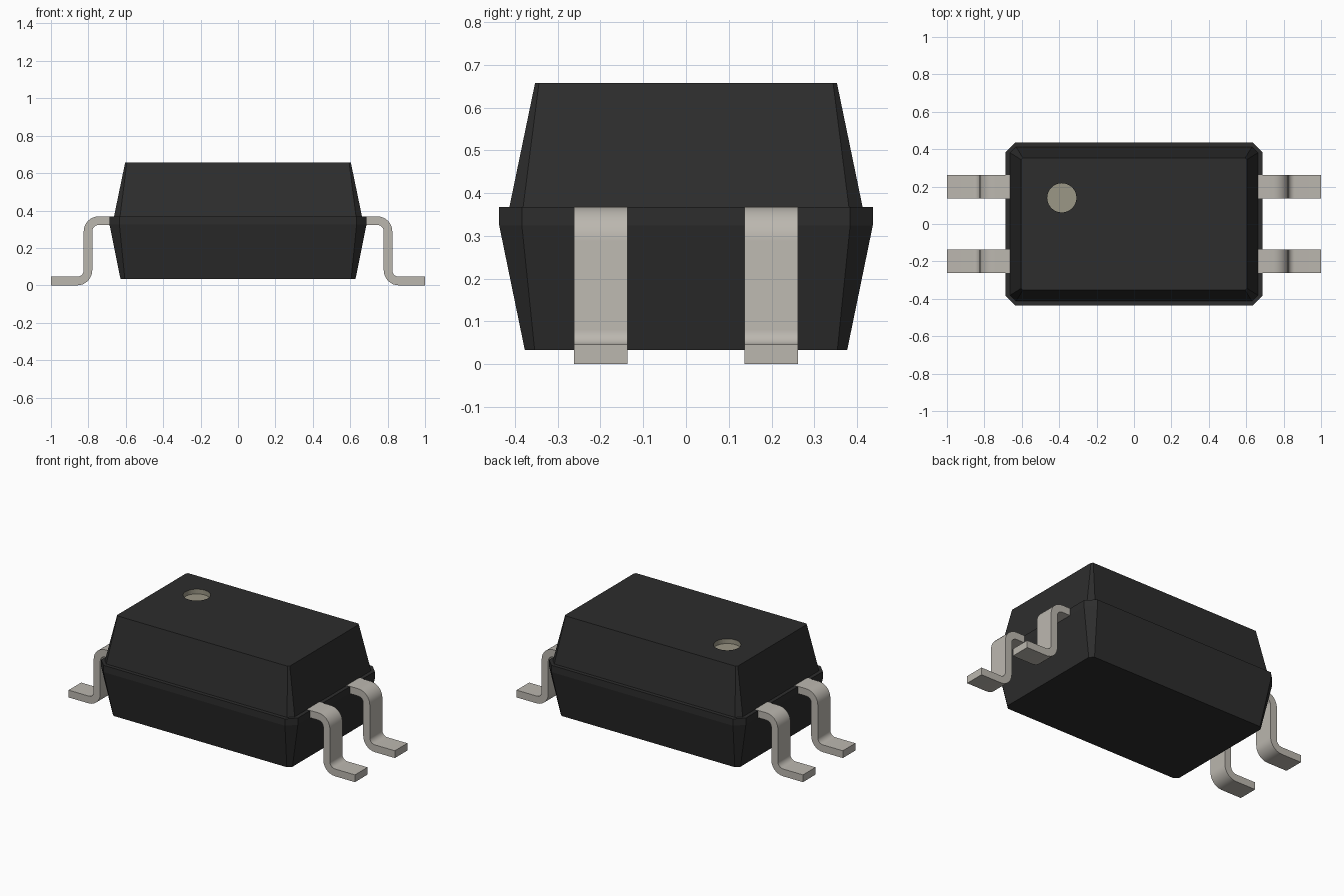
import bpy, bmesh, math
from mathutils import Vector

cube = bpy.data.objects.get("Cube")
if cube:
    bpy.data.objects.remove(cube, do_unlink=True)


def material(name, rgb):
    m = bpy.data.materials.new(name)
    m.use_nodes = True
    m.diffuse_color = (*rgb, 1)
    m.node_tree.nodes["Principled BSDF"].inputs["Base Color"].default_value = (*rgb, 1)
    return m


BLACK = material("black_plastic", (0.026, 0.026, 0.026))
METAL = material("tinned_metal", (0.50, 0.475, 0.43))
SAND = material("marker_sand", (0.33, 0.31, 0.24))


def make_object(name, bm, mat):
    bmesh.ops.recalc_face_normals(bm, faces=bm.faces[:])
    mesh = bpy.data.meshes.new(name)
    bm.to_mesh(mesh)
    bm.free()
    mesh.materials.append(mat)
    obj = bpy.data.objects.new(name, mesh)
    bpy.context.collection.objects.link(obj)
    return obj


def select_only(obj):
    bpy.ops.object.select_all(action="DESELECT")
    obj.select_set(True)
    bpy.context.view_layer.objects.active = obj


# Body: chamfered rectangles lofted upwards, with a small ledge at the seam
def chamfered_ring(bm, hx, hy, z, c):
    corners = [(hx, hy - c), (hx - c, hy), (c - hx, hy), (-hx, hy - c),
               (-hx, c - hy), (c - hx, -hy), (hx - c, -hy), (hx, c - hy)]
    return [bm.verts.new((x, y, z)) for x, y in corners]


# half width, half depth, height, corner chamfer
SECTIONS = [(0.628, 0.377, 0.033, 0.023), (0.687, 0.437, 0.325, 0.053),
            (0.687, 0.437, 0.368, 0.053), (0.663, 0.413, 0.368, 0.032),
            (0.603, 0.353, 0.658, 0.009)]
bm = bmesh.new()
rings = [chamfered_ring(bm, *s) for s in SECTIONS]
for low, high in zip(rings, rings[1:]):
    for i in range(8):
        j = (i + 1) % 8
        bm.faces.new((low[i], low[j], high[j], high[i]))
bm.faces.new(rings[0])
bm.faces.new(rings[-1])
body = make_object("body", bm, BLACK)

# Pin one marker: a shallow round recess in the top
bm = bmesh.new()
bmesh.ops.create_cone(bm, cap_ends=True, segments=48, radius1=0.078, radius2=0.078, depth=0.1)
bmesh.ops.translate(bm, verts=bm.verts[:], vec=(-0.386, 0.14, 0.678))
cutter = make_object("marker_cutter", bm, SAND)
cutter.hide_render = True
cut = body.modifiers.new("marker_recess", "BOOLEAN")
cut.operation = "DIFFERENCE"
cut.solver = "EXACT"
cut.material_mode = "TRANSFER"
cut.object = cutter
select_only(body)
bpy.ops.object.modifier_apply(modifier=cut.name)
bpy.data.objects.remove(cutter, do_unlink=True)


# Leads: gull-wing strips with rounded bends
def arc(cx, cz, r, start, end, steps=8):
    angles = [math.radians(start + (end - start) * i / steps) for i in range(steps + 1)]
    return [(cx + r * math.cos(a), cz + r * math.sin(a)) for a in angles]


OUTER, INNER = 0.081, 0.035
UPPER, LOWER = (0.744, 0.288), (0.86, 0.081)
TOP, FOOT = UPPER[1] + OUTER, LOWER[1] - INNER
PROFILE = ([(0.6, TOP)] + arc(*UPPER, OUTER, 90, 0) + arc(*LOWER, INNER, 180, 270)
           + [(1, FOOT), (1, 0)] + arc(*LOWER, OUTER, 270, 180)
           + arc(*UPPER, INNER, 0, 90) + [(0.6, UPPER[1] + INNER)])


def lead(name, side, y, width=0.125):
    bm = bmesh.new()
    face = bm.faces.new([bm.verts.new((side * x, y - width / 2, z)) for x, z in PROFILE])
    strip = bmesh.ops.extrude_face_region(bm, geom=[face])
    moved = [v for v in strip["geom"] if isinstance(v, bmesh.types.BMVert)]
    bmesh.ops.translate(bm, verts=moved, vec=Vector((0, width, 0)))
    obj = make_object(name, bm, METAL)
    select_only(obj)
    bpy.ops.object.shade_smooth_by_angle(angle=math.radians(30))


for side_name, side in (("left", 1), ("right", -1)):
    for row, y in (("front", -0.199), ("back", 0.199)):
        lead(f"{row}_{side_name}_lead", side, y)
